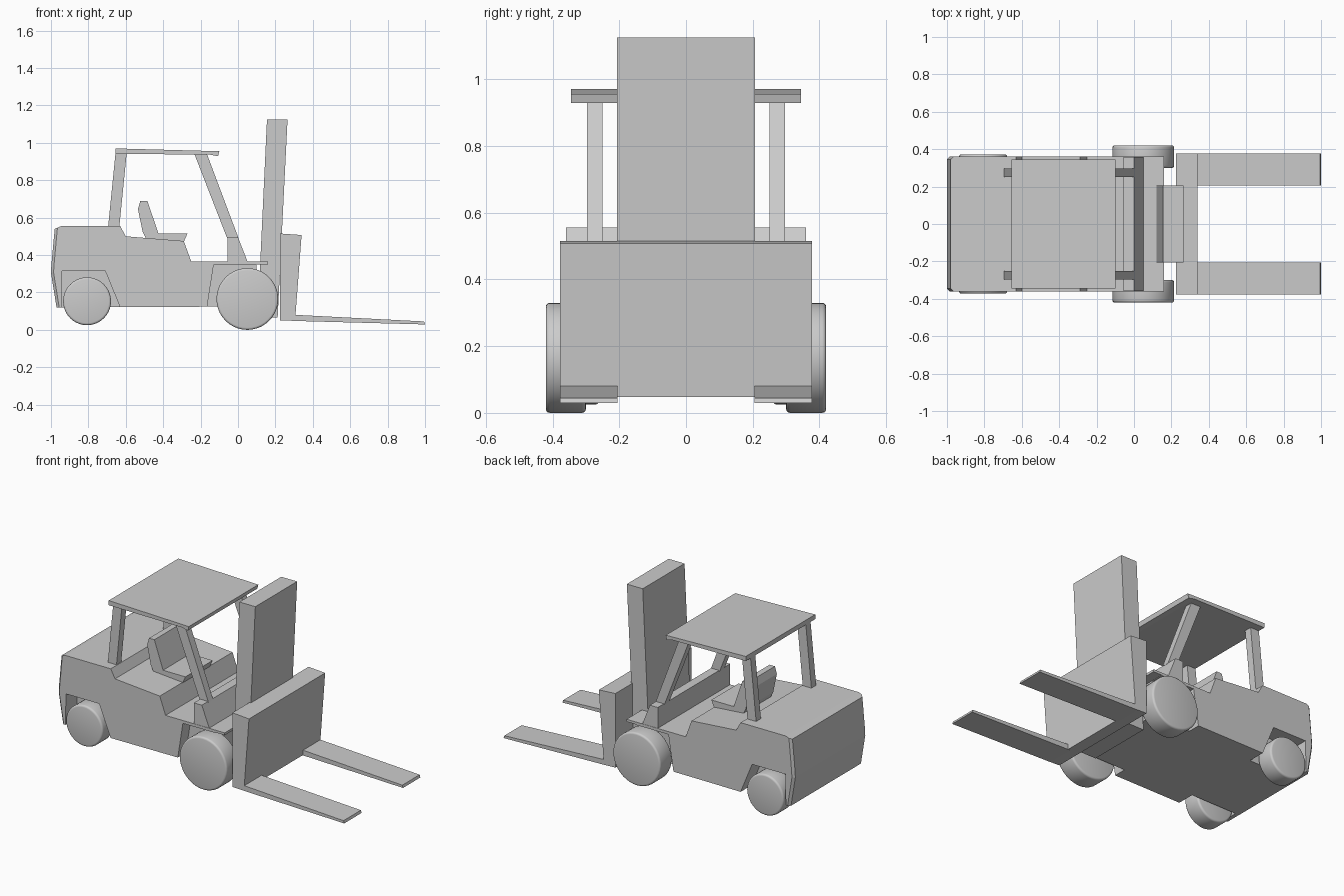
import bpy, bmesh, math

if "Cube" in bpy.data.objects:
    bpy.data.objects.remove(bpy.data.objects["Cube"])

def prism(name, profile, y0, y1):
    """Extrude an (x, z) profile from y0 to y1."""
    bm = bmesh.new()
    a = [bm.verts.new((x, y0, z)) for x, z in profile]
    b = [bm.verts.new((x, y1, z)) for x, z in profile]
    n = len(profile)
    bm.faces.new(a)
    bm.faces.new(b[::-1])
    for i in range(n):
        j = (i + 1) % n
        bm.faces.new((a[j], a[i], b[i], b[j]))
    bmesh.ops.recalc_face_normals(bm, faces=bm.faces[:])
    me = bpy.data.meshes.new(name)
    bm.to_mesh(me)
    bm.free()
    ob = bpy.data.objects.new(name, me)
    bpy.context.collection.objects.link(ob)
    return ob

def pair(name, profile, y0, y1):
    """Same prism on both sides of the truck."""
    return [prism(name + "_right", profile, -y1, -y0),
            prism(name + "_left", profile, y0, y1)]

def wheel(name, x, r, y0, y1, side):
    bpy.ops.mesh.primitive_cylinder_add(vertices=40, radius=r, depth=y1 - y0,
        location=(x, side * (y0 + y1) / 2, r + 0.005 if r > 0.15 else r + 0.03),
        rotation=(math.pi / 2, 0, 0))
    ob = bpy.context.object
    ob.name = name
    bm = bmesh.new()
    bm.from_mesh(ob.data)
    rims = [e for e in bm.edges if abs(e.verts[0].co.z - e.verts[1].co.z) < 1e-5]
    bmesh.ops.bevel(bm, geom=rims, offset=0.012, segments=3, profile=0.5, affect='EDGES')
    bm.to_mesh(ob.data)
    bm.free()
    bpy.ops.object.shade_smooth_by_angle(angle=math.radians(35))

# Body with counterweight, seat deck and floor
body = prism("body", [(-0.98, 0.545), (-0.945, 0.56), (-0.63, 0.56), (-0.60, 0.505),
    (-0.29, 0.48), (-0.25, 0.37), (0.16, 0.37), (0.16, 0.355), (0.10, 0.355),
    (0.10, 0.13), (-0.97, 0.125), (-1.0, 0.31), (-0.998, 0.35)], -0.36, 0.36)

# Chamfered rear corners
bm = bmesh.new()
bm.from_mesh(body.data)
rear = [e for e in bm.edges if all(v.co.x < -0.96 for v in e.verts)
        and abs(e.verts[0].co.y - e.verts[1].co.y) < 1e-5]
bmesh.ops.bevel(bm, geom=rear, offset=0.014, segments=1, affect='EDGES')
bm.to_mesh(body.data)
bm.free()

# Wheel wells cut into both sides
wells = pair("rear_well", [(-0.947, 0.0), (-0.94, 0.32), (-0.71, 0.32), (-0.63, 0.125),
                           (-0.58, 0.0)], 0.25, 0.5)
wells += pair("front_well", [(-0.20, 0.0), (-0.165, 0.13), (-0.13, 0.352), (0.3, 0.352),
                             (0.3, 0.0)], 0.28, 0.5)
bpy.context.view_layer.objects.active = body
for w in wells:
    m = body.modifiers.new("well", 'BOOLEAN')
    m.object = w
    m.operation = 'DIFFERENCE'
    m.solver = 'EXACT'
    bpy.ops.object.modifier_apply(modifier=m.name)
    bpy.data.objects.remove(w)

# Dashboard and seat
prism("dashboard", [(-0.055, 0.36), (-0.055, 0.50), (0.0, 0.50), (0.055, 0.36)], -0.358, 0.358)
prism("seat", [(-0.49, 0.49), (-0.51, 0.53), (-0.535, 0.65), (-0.522, 0.695), (-0.485, 0.695),
    (-0.425, 0.52), (-0.27, 0.52), (-0.29, 0.475)], -0.135, 0.135)

# Overhead guard
pair("rear_pillar", [(-0.655, 0.95), (-0.595, 0.95), (-0.635, 0.55), (-0.695, 0.55)], 0.25, 0.297)
pair("front_pillar", [(-0.235, 0.95), (-0.168, 0.95), (0.003, 0.495), (-0.058, 0.495)], 0.25, 0.297)
prism("roof", [(-0.655, 0.975), (-0.10, 0.96), (-0.107, 0.933), (-0.15, 0.942), (-0.655, 0.946)],
      -0.344, 0.344)

# Mast, carriage and forks
prism("mast", [(0.155, 1.13), (0.265, 1.13), (0.212, 0.07), (0.105, 0.07)], -0.207, 0.207)
prism("carriage", [(0.225, 0.52), (0.34, 0.512), (0.305, 0.053), (0.225, 0.056)], -0.377, 0.377)
pair("fork", [(0.29, 0.086), (0.995, 0.05), (1.0, 0.034), (0.29, 0.053)], 0.205, 0.377)

# Wheels
for side, label in ((-1, "right"), (1, "left")):
    wheel("front_wheel_" + label, 0.05, 0.165, 0.30, 0.42, side)
    wheel("rear_wheel_" + label, -0.807, 0.128, 0.26, 0.372, side)

# Stand the truck on the ground
for ob in bpy.context.collection.objects:
    ob.location.z -= 0.005
